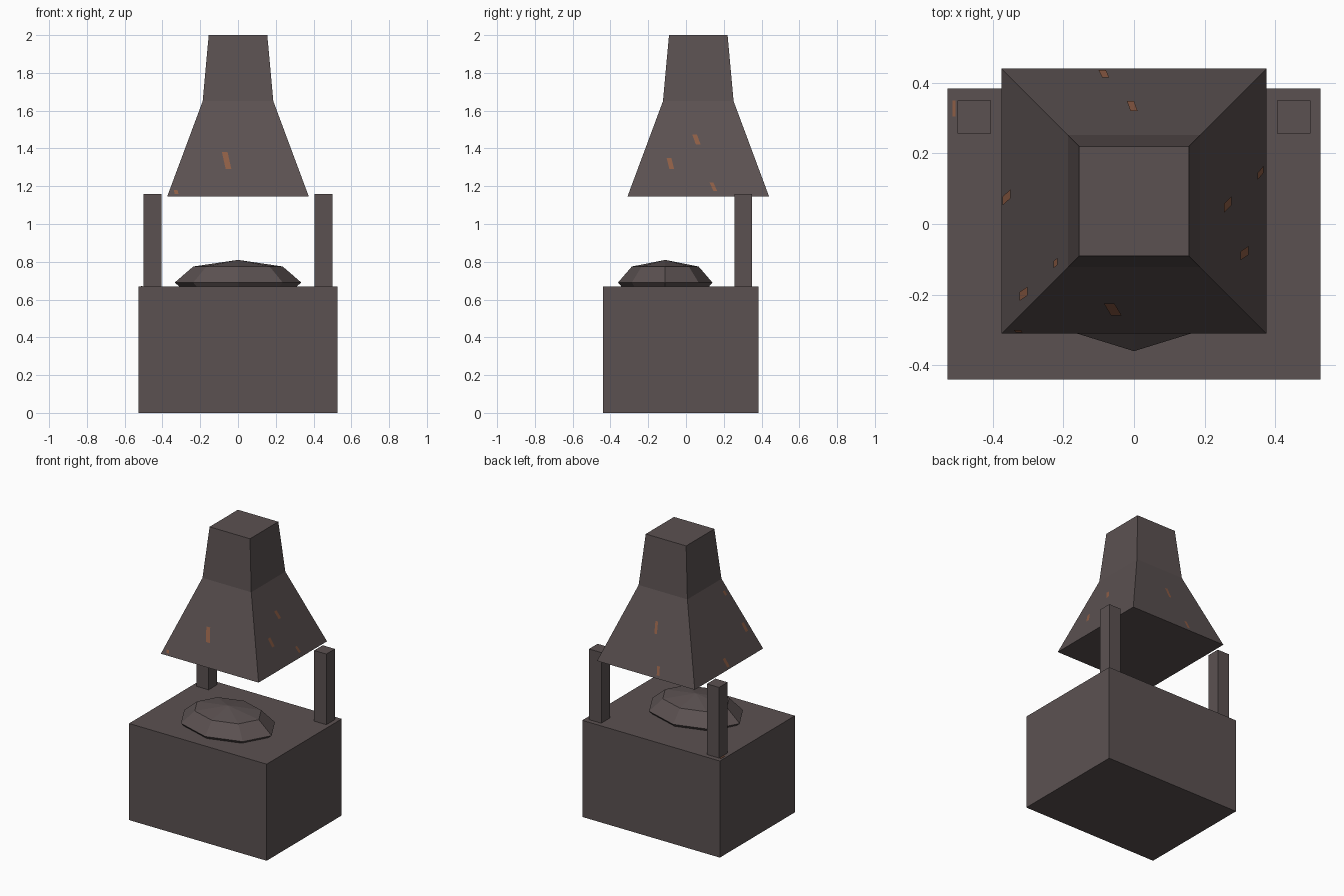
import bpy, bmesh
from mathutils import Matrix, Vector
from math import pi

default = bpy.data.objects.get("Cube")
if default:
    bpy.data.objects.remove(default, do_unlink=True)


def material(name, rgb):
    m = bpy.data.materials.new(name)
    m.use_nodes = True
    m.diffuse_color = (*rgb, 1)
    bsdf = m.node_tree.nodes["Principled BSDF"]
    bsdf.inputs["Base Color"].default_value = (*rgb, 1)
    bsdf.inputs["Roughness"].default_value = 0.8
    return m


iron = material("dark iron", (0.105, 0.083, 0.083))
rust = material("rust", (0.27, 0.11, 0.06))


def finish(name, bm, mat):
    bmesh.ops.recalc_face_normals(bm, faces=bm.faces)
    mesh = bpy.data.meshes.new(name)
    bm.to_mesh(mesh)
    bm.free()
    mesh.materials.append(mat)
    ob = bpy.data.objects.new(name, mesh)
    bpy.context.collection.objects.link(ob)
    return ob


def box(name, lo, hi, mat):
    lo, hi = Vector(lo), Vector(hi)
    bm = bmesh.new()
    bmesh.ops.create_cube(bm, size=1, matrix=Matrix.Translation((lo + hi) / 2)
                          @ Matrix.Diagonal((*(hi - lo), 1)))
    return finish(name, bm, mat)


# Hearth block and the two rear posts
box("hearth", (-0.528, -0.44, 0), (0.528, 0.383, 0.67), iron)
for side, x in (("right", -0.452), ("left", 0.452)):
    box(side + "_post", (x - 0.047, 0.256, 0.65), (x + 0.047, 0.35, 1.16), iron)

# Flattened faceted mound of coals, partly sunk into the hearth
bm = bmesh.new()
bmesh.ops.create_uvsphere(bm, u_segments=8, v_segments=4, radius=1,
                          matrix=Matrix.Translation((0, -0.11, 0.69))
                          @ Matrix.Diagonal((0.335, 0.25, 0.12, 1)))
finish("coal_mound", bm, iron)

# Chimney hood: stacked square sections, closed at both ends
HOOD_Y = 0.065
sections = [(0.375, 1.145), (0.187, 1.65), (0.155, 2.0)]
bm = bmesh.new()
rings = [[bm.verts.new((sx * r, sy * r + HOOD_Y, z))
          for sx, sy in ((-1, -1), (1, -1), (1, 1), (-1, 1))] for r, z in sections]
for low, high in zip(rings, rings[1:]):
    for i in range(4):
        j = (i + 1) % 4
        bm.faces.new((low[i], low[j], high[j], high[i]))
bm.faces.new(rings[0])
bm.faces.new(rings[-1])
finish("chimney_hood", bm, iron)

# Rust flecks on the hood skirt: quarter turn, top (u, z), bottom (u, z), width
flecks = [
    (0, -0.07, 1.38, -0.05, 1.29, 0.03), (0, -0.33, 1.18, -0.325, 1.16, 0.02),
    (1, -0.155, 1.35, -0.14, 1.29, 0.025), (1, -0.02, 1.475, 0, 1.42, 0.025),
    (1, 0.07, 1.22, 0.09, 1.175, 0.02),
    (2, 0.08, 1.22, 0.09, 1.165, 0.02), (2, 0, 1.475, 0.01, 1.4, 0.02),
    (3, -0.02, 1.22, 0, 1.16, 0.025), (3, 0.255, 1.35, 0.27, 1.29, 0.025),
    (3, 0.17, 1.58, 0.18, 1.55, 0.02),
]
(r0, z0), (r1, z1) = sections[:2]
bm = bmesh.new()
for turn, ua, za, ub, zb, w in flecks:
    corners = []
    for u, z in ((ua, za), (ub, zb), (ub + w, zb), (ua + w, za)):
        depth = r0 + (r1 - r0) * (z - z0) / (z1 - z0) + 0.003
        p = Matrix.Rotation(turn * pi / 2, 3, "Z") @ Vector((u - w / 2, -depth, z))
        corners.append(bm.verts.new(p + Vector((0, HOOD_Y, 0))))
    bm.faces.new(corners)
for f in bmesh.ops.solidify(bm, geom=bm.faces[:], thickness=0.002)["geom"]:
    pass
finish("rust_flecks", bm, rust)

# Small rust streak beside the right post
box("rust_streak", (-0.514, 0.305, 0.668), (-0.506, 0.35, 0.673), rust)
